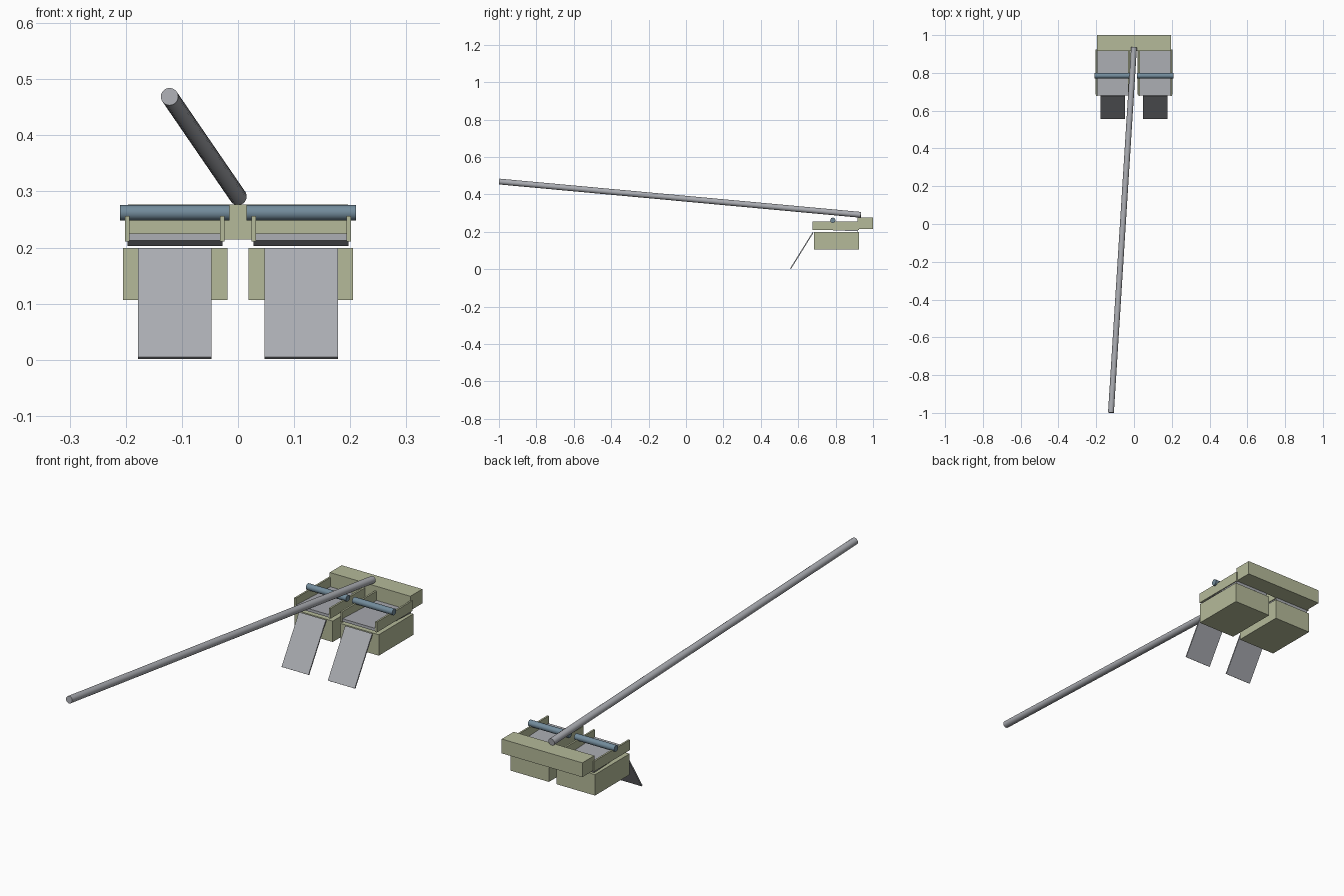
import bpy
from math import atan2
from mathutils import Vector

cube = bpy.data.objects.get("Cube")
if cube:
    bpy.data.objects.remove(cube, do_unlink=True)


def material(name, rgb):
    mat = bpy.data.materials.new(name)
    mat.use_nodes = True
    mat.diffuse_color = (*rgb, 1)
    mat.node_tree.nodes["Principled BSDF"].inputs["Base Color"].default_value = (*rgb, 1)
    return mat


OLIVE = material("pale olive", (0.46, 0.49, 0.32))
GREY = material("steel grey", (0.40, 0.41, 0.44))
BLUE = material("slate blue", (0.17, 0.26, 0.33))


def box(name, x, y, z, mat):
    """Box between the given (low, high) ranges."""
    ranges = (x, y, z)
    bpy.ops.mesh.primitive_cube_add(size=1, location=[(a + b) / 2 for a, b in ranges])
    ob = bpy.context.object
    ob.name = name
    ob.scale = [b - a for a, b in ranges]
    bpy.ops.object.transform_apply(location=False, rotation=False, scale=True)
    ob.data.materials.append(mat)
    return ob


def rod(name, start, end, radius, mat):
    start, end = Vector(start), Vector(end)
    axis = end - start
    bpy.ops.mesh.primitive_cylinder_add(vertices=24, radius=radius, depth=axis.length,
                                        location=(start + end) / 2)
    ob = bpy.context.object
    ob.name = name
    ob.rotation_euler = axis.to_track_quat("Z", "Y").to_euler()
    ob.data.materials.append(mat)
    bpy.ops.object.shade_smooth_by_angle()
    return ob


def plate(name, x, front, back, thickness, mat):
    """Flat plate sloping between two (y, z) centre points."""
    dy, dz = back[0] - front[0], back[1] - front[1]
    half = Vector((dy, dz)).length / 2
    ob = box(name, x, (-half, half), (-thickness / 2, thickness / 2), mat)
    ob.location.y = (front[0] + back[0]) / 2
    ob.location.z = (front[1] + back[1]) / 2
    ob.rotation_euler.x = atan2(dz, dy)
    return ob


# Long handle and rear cross beam
rod("handle", (-0.122, -0.999, 0.469), (0, 0.935, 0.291), 0.0155, GREY)
box("rear_beam", (-0.196, 0.196), (0.917, 1.0), (0.214, 0.277), OLIVE)

# The two matching pedal units
for side, s in (("right", -1), ("left", 1)):
    def span(a, b):
        return sorted((s * a, s * b))

    box(side + "_base_block", span(0.019, 0.205), (0.685, 0.925), (0.107, 0.199), OLIVE)
    plate(side + "_tray_floor", span(0.028, 0.197), (0.68, 0.219), (0.92, 0.209), 0.012, GREY)
    box(side + "_inner_wall", span(0.024, 0.032), (0.677, 0.918), (0.211, 0.256), OLIVE)
    box(side + "_outer_wall", span(0.193, 0.201), (0.677, 0.925), (0.211, 0.256), OLIVE)
    rod(side + "_cross_bar", (s * 0.015, 0.785, 0.262), (s * 0.21, 0.785, 0.262), 0.0138, BLUE)
    plate(side + "_flap", span(0.047, 0.178), (0.559, 0.003), (0.680, 0.198), 0.006, GREY)
